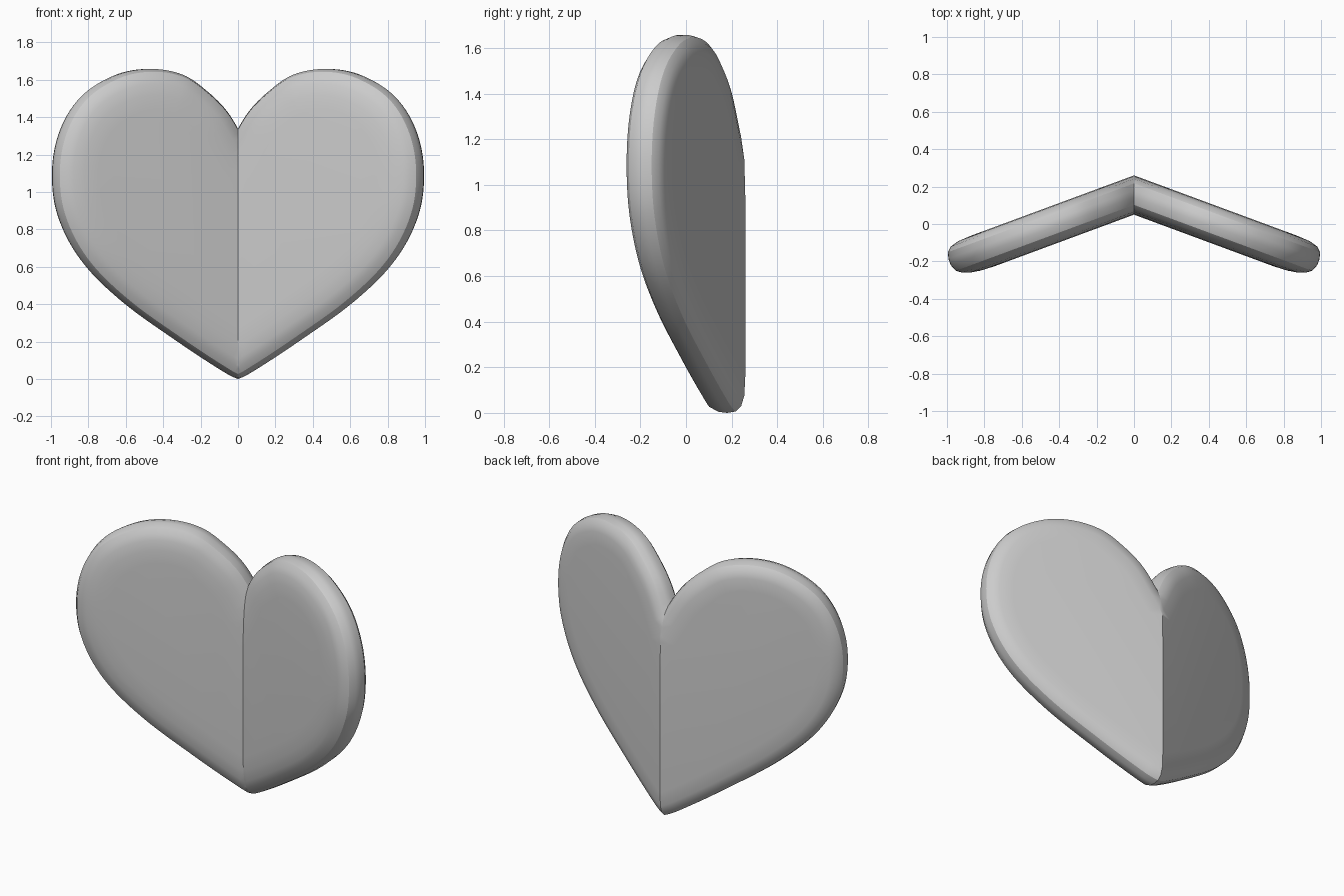
import bpy, bmesh, math
from mathutils import Vector
from mathutils.geometry import interpolate_bezier

cube = bpy.data.objects.get("Cube")
if cube:
    bpy.data.objects.remove(cube, do_unlink=True)

FOLD = math.radians(20.3)   # tilt of each half
SPINE_Y = 0.26              # back of the fold line
STEPS = 8

# Outline of one lobe in its own plane, running past the fold line
OUTLINE = [(-0.4, 0.6), (-0.2, 0.93), (0, 1.27), (0.1, 1.43), (0.215, 1.54),
           (0.357, 1.63), (0.545, 1.66), (0.735, 1.625), (0.925, 1.51),
           (1.04, 1.335), (1.085, 1.12), (1.055, 0.88), (0.925, 0.64),
           (0.7, 0.425), (0.385, 0.21), (0.1, 0.035), (0.02, 0),
           (-0.1, -0.03), (-0.45, -0.1)]
# Rounded rim from back to front: (inset, depth)
RIM = [(0.16, 0), (0.08, 0.004), (0.035, 0.017), (0.01, 0.04), (0, 0.075),
       (0, 0.11), (0.015, 0.148), (0.045, 0.17), (0.08, 0.183),
       (0.14, 0.193), (0.22, 0.197)]


def smooth_path(points, steps):
    """Smooth curve through the points."""
    pts = [Vector((u, 0, z)) for u, z in points]
    tangents = [(pts[min(i + 1, len(pts) - 1)] - pts[max(i - 1, 0)]).normalized()
                for i in range(len(pts))]
    path = []
    for a, b, ta, tb in zip(pts, pts[1:], tangents, tangents[1:]):
        reach = (b - a).length / 3
        path += interpolate_bezier(a, a + ta * reach, b - tb * reach, b, steps + 1)[:-1]
    return path + [pts[-1]]


def fold(u, depth, z):
    """Place a point of the flat half on the tilted half."""
    return Vector((u * math.cos(FOLD) - depth * math.sin(FOLD),
                   SPINE_Y - u * math.sin(FOLD) - depth * math.cos(FOLD), z))


path = smooth_path(OUTLINE, STEPS)
last = len(path) - 1
inward = []
for i in range(len(path)):
    t = (path[min(i + 1, last)] - path[max(i - 1, 0)]).normalized()
    inward.append(Vector((t.z, 0, -t.x)))

# Rings of the rim, then flat caps
bm = bmesh.new()
rings = []
for inset, depth in RIM:
    flat = [p + n * inset for p, n in zip(path, inward)]
    rings.append([bm.verts.new(fold(p.x, depth, p.z)) for p in flat])
for lower, upper in zip(rings, rings[1:]):
    for i in range(len(path)):
        j = (i + 1) % len(path)
        bm.faces.new((lower[i], lower[j], upper[j], upper[i]))
bm.faces.new(rings[0])
bm.faces.new(rings[-1])
bmesh.ops.recalc_face_normals(bm, faces=bm.faces)

# Trim at the fold line
bmesh.ops.bisect_plane(bm, geom=bm.verts[:] + bm.edges[:] + bm.faces[:],
                       plane_co=(0, 0, 0), plane_no=(1, 0, 0), clear_inner=True)
floor = min(v.co.z for v in bm.verts)
bmesh.ops.translate(bm, verts=bm.verts, vec=(0, 0, -floor))

mesh = bpy.data.meshes.new("folded_heart")
bm.to_mesh(mesh)
bm.free()
heart = bpy.data.objects.new("folded_heart", mesh)
bpy.context.collection.objects.link(heart)

# Plain grey
grey = bpy.data.materials.new("plain_grey")
grey.use_nodes = True
colour = (0.6, 0.6, 0.6, 1)
grey.diffuse_color = colour
grey.node_tree.nodes["Principled BSDF"].inputs["Base Color"].default_value = colour
mesh.materials.append(grey)

# Other half
mirror = heart.modifiers.new("mirror", "MIRROR")
mirror.use_clip = True
mirror.merge_threshold = 0.001
bpy.ops.object.select_all(action="DESELECT")
heart.select_set(True)
bpy.context.view_layer.objects.active = heart
bpy.ops.object.modifier_apply(modifier="mirror")
bpy.ops.object.shade_smooth_by_angle(angle=math.radians(30))
